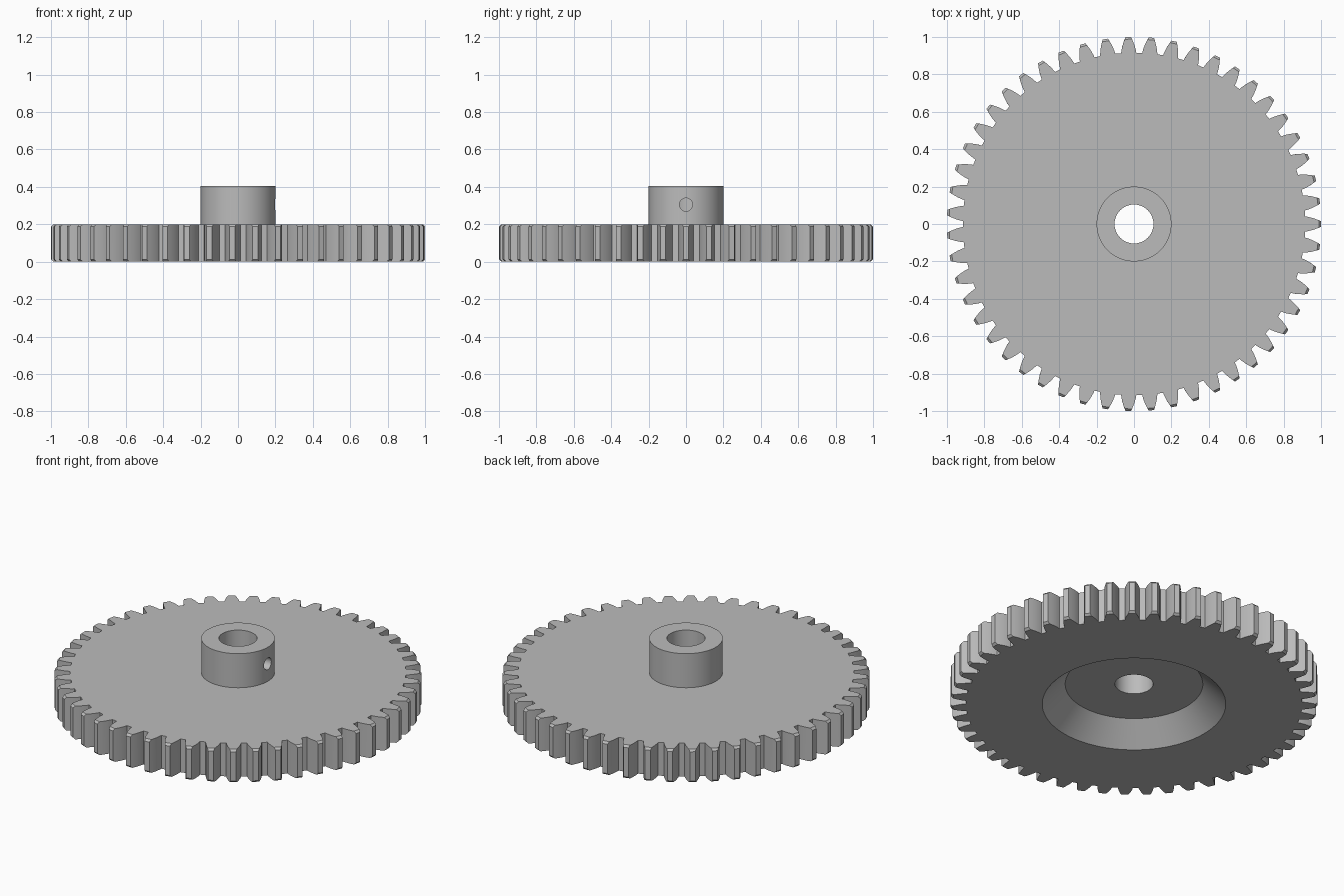
import bpy, bmesh, math

if "Cube" in bpy.data.objects:
    bpy.data.objects.remove(bpy.data.objects["Cube"])

TEETH = 51
MODULE = 2 / (TEETH + 2)
PITCH_R = MODULE * TEETH / 2
ROOT_R = 1 - 2.25 * MODULE
PRESSURE = math.radians(20)
BASE_R = PITCH_R * math.cos(PRESSURE)
WIDTH, CHAMFER = 0.2, 0.012

steel = bpy.data.materials.new("plain grey")
steel.diffuse_color = (0.5, 0.5, 0.5, 1)
steel.use_nodes = True
steel.node_tree.nodes["Principled BSDF"].inputs["Base Color"].default_value = steel.diffuse_color


def inv(a):
    return math.tan(a) - a


def outline(tip_r, z):
    """Closed involute tooth outline at height z."""
    radii = [ROOT_R + (tip_r - ROOT_R) * i / 5 for i in range(6)]
    half = [math.pi / (2 * TEETH) + inv(PRESSURE) - inv(math.acos(BASE_R / r)) for r in radii]
    flank = [(r, -h) for r, h in zip(radii, half)]
    tooth = flank + [(r, -a) for r, a in reversed(flank)]
    pts = []
    for t in range(TEETH):
        c = 2 * math.pi * t / TEETH
        pts += [(r * math.cos(c + a), r * math.sin(c + a), z) for r, a in tooth]
    return pts


def new_object(name, bm):
    mesh = bpy.data.meshes.new(name)
    bmesh.ops.recalc_face_normals(bm, faces=bm.faces[:])
    bm.to_mesh(mesh)
    bm.free()
    obj = bpy.data.objects.new(name, mesh)
    bpy.context.collection.objects.link(obj)
    mesh.materials.append(steel)
    return obj


def loft(name, rings):
    """Skin a stack of equal-sized rings and cap both ends."""
    bm = bmesh.new()
    loops = [[bm.verts.new(p) for p in ring] for ring in rings]
    n = len(loops[0])
    for a, b in zip(loops, loops[1:]):
        for i in range(n):
            j = (i + 1) % n
            bm.faces.new((a[i], a[j], b[j], b[i]))
    bm.faces.new(loops[0])
    bm.faces.new(loops[-1])
    return new_object(name, bm)


def circle(r, z, n=96):
    return [(r * math.cos(2 * math.pi * i / n), r * math.sin(2 * math.pi * i / n), z) for i in range(n)]


# Toothed wheel with chamfered tooth tips
gear = loft("gear_wheel", [outline(1 - CHAMFER, 0), outline(1, CHAMFER),
                           outline(1, WIDTH - CHAMFER), outline(1 - CHAMFER, WIDTH)])

# Hub, bore, conical underside recess and sideways set screw hole
hub = loft("hub", [circle(0.2, 0.15), circle(0.2, 0.405)])
bore = loft("bore_cutter", [circle(0.104, -0.1), circle(0.104, 0.6)])
recess = loft("recess_cutter", [circle(0.51, -0.01), circle(0.375, 0.125)])
screw = loft("set_screw_cutter", [[(x, px, 0.305 + py) for px, py, _ in circle(0.035, 0, 32)]
                                  for x in (0.02, 0.3)])

bpy.context.view_layer.objects.active = gear
for tool, op in ((hub, 'UNION'), (recess, 'DIFFERENCE'), (bore, 'DIFFERENCE'), (screw, 'DIFFERENCE')):
    mod = gear.modifiers.new(tool.name, 'BOOLEAN')
    mod.operation, mod.solver, mod.object = op, 'EXACT', tool
    bpy.ops.object.modifier_apply(modifier=mod.name)
    bpy.data.objects.remove(tool)

# Smooth round walls, keep machined edges crisp
gear.select_set(True)
bpy.ops.object.shade_smooth_by_angle(angle=math.radians(25))
